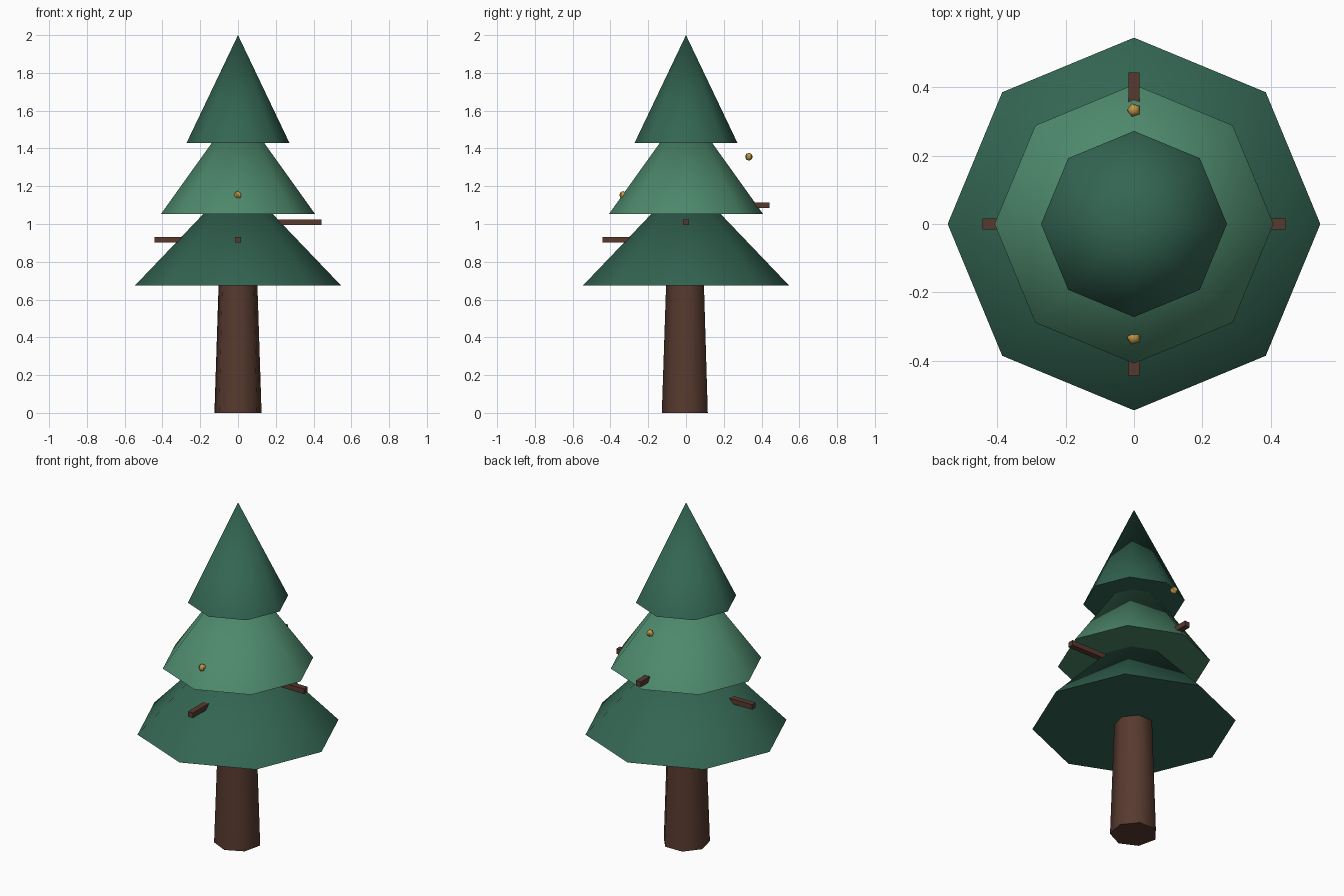
import bpy
from math import radians, pi, cos, sin

if "Cube" in bpy.data.objects:
    bpy.data.objects.remove(bpy.data.objects["Cube"])


def material(name, color):
    m = bpy.data.materials.new(name)
    m.diffuse_color = (*color, 1)
    m.use_nodes = True
    m.node_tree.nodes["Principled BSDF"].inputs["Base Color"].default_value = m.diffuse_color
    return m


DARK = material("dark_green", (0.033, 0.13, 0.085))
LIGHT = material("light_green", (0.075, 0.25, 0.15))
BARK = material("bark", (0.095, 0.042, 0.028))
GOLD = material("gold", (0.50, 0.30, 0.06))


def finish(name, mat):
    ob = bpy.context.object
    ob.name = name
    ob.data.materials.append(mat)
    bpy.ops.object.transform_apply(location=False, rotation=True, scale=True)
    bpy.ops.object.shade_smooth_by_angle(angle=radians(60))
    return ob


# Tapered seven-sided trunk, one corner facing the front
bpy.ops.mesh.primitive_cone_add(vertices=7, radius1=0.128, radius2=0.104,
                                depth=0.72, location=(0, 0, 0.36),
                                rotation=(0, 0, pi))
finish("trunk", BARK)

# Three stacked eight-sided foliage cones
H = 0.57
for name, r, z, mat in (("lower_foliage", 0.545, 0.675, DARK),
                        ("middle_foliage", 0.408, 1.053, LIGHT),
                        ("upper_foliage", 0.272, 1.43, DARK)):
    bpy.ops.mesh.primitive_cone_add(vertices=8, radius1=r, radius2=0,
                                    depth=H, location=(0, 0, z + H / 2))
    finish(name, mat)

# Square branch stubs poking out on the four sides
INNER, OUTER = 0.17, 0.443
for name, ang, z in (("right_branch", 0, 1.01), ("back_branch", pi / 2, 1.10),
                     ("left_branch", pi, 0.917), ("front_branch", -pi / 2, 0.917)):
    mid = (INNER + OUTER) / 2
    bpy.ops.mesh.primitive_cube_add(size=1, rotation=(0, 0, ang),
                                    location=(mid * cos(ang), mid * sin(ang), z))
    bpy.context.object.scale = (OUTER - INNER, 0.033, 0.03)
    finish(name, BARK)

# Small golden cones on the front and back
for name, y, z in (("front_bauble", -0.333, 1.153), ("back_bauble", 0.333, 1.356)):
    bpy.ops.mesh.primitive_uv_sphere_add(segments=5, ring_count=4, radius=0.021,
                                         location=(0, y, z),
                                         rotation=(0, 0, pi / 2))
    finish(name, GOLD)
